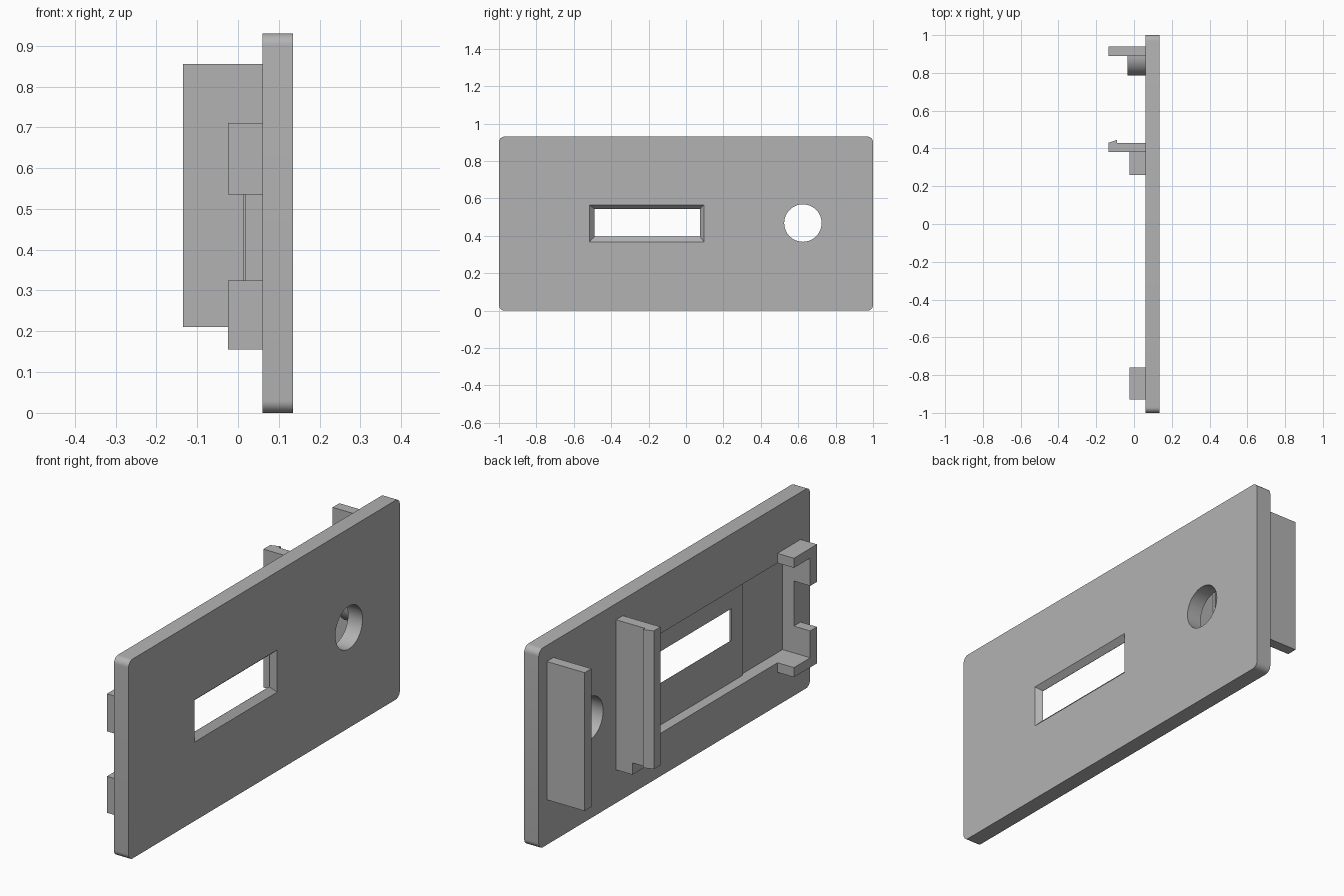
import bpy, bmesh, math

if "Cube" in bpy.data.objects:
    bpy.data.objects.remove(bpy.data.objects["Cube"])

grey = bpy.data.materials.new("plain grey")
grey.diffuse_color = (0.45, 0.45, 0.45, 1)
grey.use_nodes = True
grey.node_tree.nodes["Principled BSDF"].inputs["Base Color"].default_value = grey.diffuse_color

BACK, FRONT = 0.06, 0.135      # plate faces along x
HOLE_Y, MID_Z = 0.625, 0.468   # round hole centre


def make(name, bm):
    bmesh.ops.recalc_face_normals(bm, faces=bm.faces)
    me = bpy.data.meshes.new(name)
    bm.to_mesh(me)
    bm.free()
    me.materials.append(grey)
    ob = bpy.data.objects.new(name, me)
    bpy.context.collection.objects.link(ob)
    return ob


def loft(name, ring_a, ring_b):
    """Closed solid between two matching rings of points."""
    bm = bmesh.new()
    a = [bm.verts.new(p) for p in ring_a]
    b = [bm.verts.new(p) for p in ring_b]
    n = len(a)
    bm.faces.new(a)
    bm.faces.new(b[::-1])
    for i in range(n):
        bm.faces.new((a[i], a[(i + 1) % n], b[(i + 1) % n], b[i]))
    return make(name, bm)


def rect(x, y0, y1, z0, z1):
    return [(x, y0, z0), (x, y1, z0), (x, y1, z1), (x, y0, z1)]


def box(name, x0, x1, y0, y1, z0, z1):
    return loft(name, rect(x0, y0, y1, z0, z1), rect(x1, y0, y1, z0, z1))


def arc(cy, cz, r, start, end, n):
    return [(cy + r * math.cos(math.radians(start + (end - start) * i / n)),
             cz + r * math.sin(math.radians(start + (end - start) * i / n)))
            for i in range(n + 1)]


def extrude_x(name, pts, x0, x1):
    return loft(name, [(x0, y, z) for y, z in pts], [(x1, y, z) for y, z in pts])


def smooth(ob):
    bpy.ops.object.select_all(action='DESELECT')
    ob.select_set(True)
    bpy.context.view_layer.objects.active = ob
    bpy.ops.object.shade_smooth_by_angle(angle=math.radians(30))


# Face plate with rounded corners
R, TOP = 0.03, 0.93
outline = (arc(1 - R, TOP - R, R, 0, 90, 8) + arc(-1 + R, TOP - R, R, 90, 180, 8)
           + arc(-1 + R, R, R, 180, 270, 8) + arc(1 - R, R, R, 270, 360, 8))
plate = extrude_x("face_plate", outline, BACK, FRONT)

# Cutters: stepped rear pocket, bevelled window, round hole
cutters = [
    box("pocket_cutter", 0.0, 0.108, -0.88, 0.38, 0.20, 0.665),
    box("pocket_step_cutter", 0.0, 0.118, -0.88, -0.57, 0.20, 0.665),
    loft("window_cutter", rect(0.085, -0.49, 0.075, 0.395, 0.543),
         rect(0.110, -0.49, 0.075, 0.395, 0.543)),
    loft("window_bevel_cutter", rect(0.106, -0.487, 0.072, 0.398, 0.540),
         rect(0.136, -0.516, 0.097, 0.367, 0.566)),
    extrude_x("hole_cutter", arc(HOLE_Y, MID_Z, 0.1, 0, 354.375, 63), 0.0, 0.2),
]
for c in cutters:
    m = plate.modifiers.new(c.name, 'BOOLEAN')
    m.operation, m.solver, m.object = 'DIFFERENCE', 'EXACT', c
bpy.context.view_layer.update()
dg = bpy.context.evaluated_depsgraph_get()
cut_mesh = bpy.data.meshes.new_from_object(plate.evaluated_get(dg))
plate.modifiers.clear()
plate.data = cut_mesh
for c in cutters:
    bpy.data.objects.remove(c)
smooth(plate)

# Corner brackets around the pocket: an end wall and two arms per side
for z0, z1, arm0, arm1, tag in ((0.155, 0.325, 0.155, 0.20, "lower"),
                                (0.535, 0.71, 0.665, 0.71, "upper")):
    wall = [(-0.93, z0), (-0.88, z0), (-0.88, z1), (-0.93, z1)]
    if tag == "lower":
        shape = [(-0.93, z0), (-0.76, z0), (-0.76, arm1), (-0.88, arm1),
                 (-0.88, z1), (-0.93, z1)]
    else:
        shape = [(-0.93, z0), (-0.88, z0), (-0.88, arm0), (-0.76, arm0),
                 (-0.76, z1), (-0.93, z1)]
    extrude_x(tag + "_corner_bracket", shape, -0.025, BACK)
    box(tag + "_clip_arm", -0.025, BACK, 0.26, 0.38, arm0, arm1)

# Clip wall with a sloped lip along its free edge, and its wider foot
clip = [(BACK, 0.38), (-0.135, 0.38), (-0.135, 0.43), (-0.09, 0.445),
        (-0.09, 0.43), (BACK, 0.43)]
loft("clip_wall", [(x, y, 0.21) for x, y in clip], [(x, y, 0.855) for x, y in clip])
box("clip_foot", -0.025, BACK, 0.38, 0.43, 0.155, 0.21)
box("clip_ridge", 0.014, 0.02, 0.372, 0.38, 0.325, 0.535)

# Outer wall with a half-round boss facing the hole
box("outer_wall", -0.135, BACK, 0.89, 0.94, 0.21, 0.855)
smooth(extrude_x("half_round_boss", arc(0.89, MID_Z, 0.105, 90, 270, 24), -0.035, BACK))
